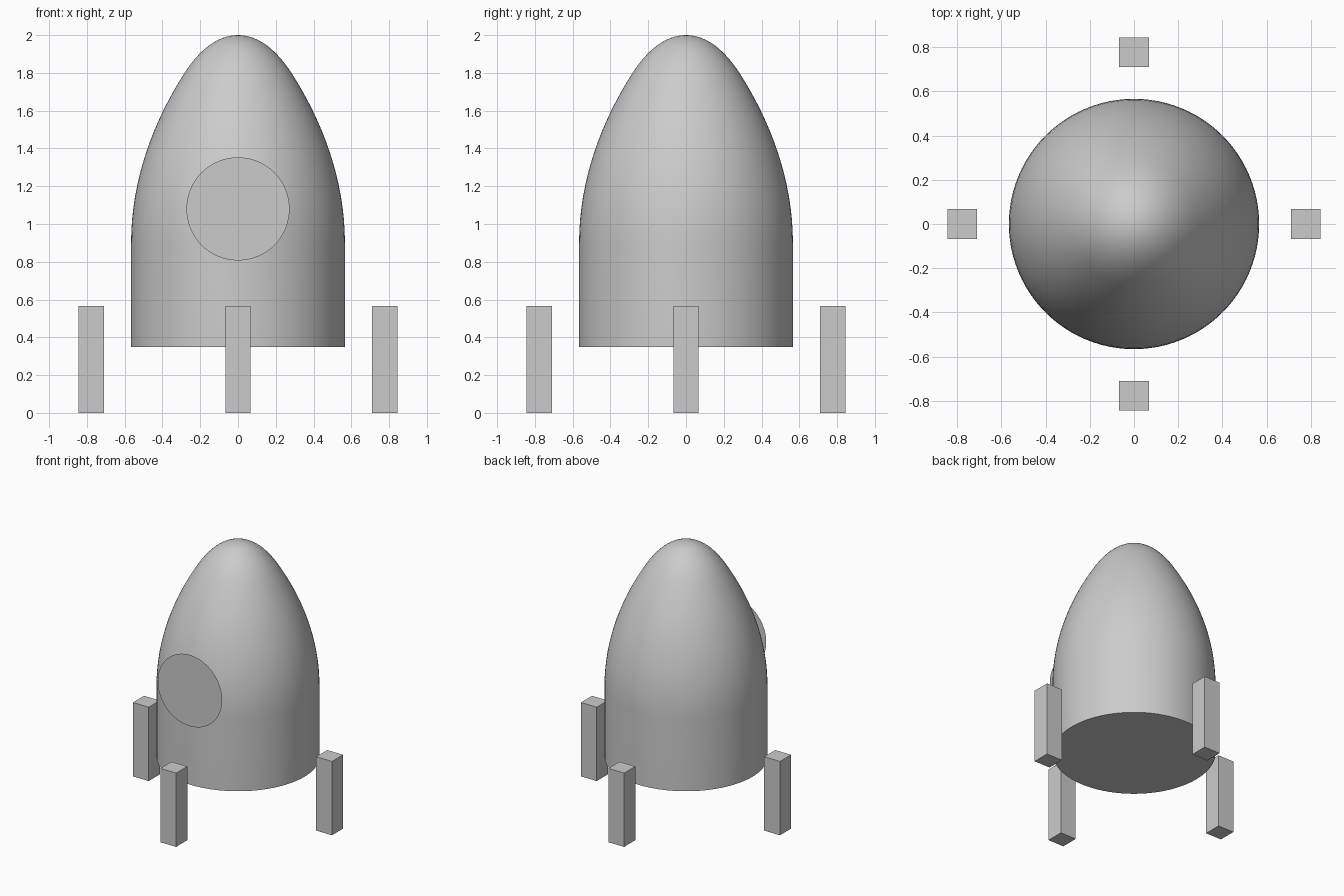
import bpy, bmesh, math
from mathutils import Matrix, Vector

if "Cube" in bpy.data.objects:
    bpy.data.objects.remove(bpy.data.objects["Cube"])


def finish(name, bm):
    mesh = bpy.data.meshes.new(name)
    bm.to_mesh(mesh)
    bm.free()
    obj = bpy.data.objects.new(name, mesh)
    bpy.context.collection.objects.link(obj)
    return obj


def bezier(p0, p1, p2, p3, n):
    for i in range(1, n + 1):
        t = i / n
        s = 1 - t
        yield tuple(s**3 * a + 3 * s * s * t * b + 3 * s * t * t * c + t**3 * d
                    for a, b, c, d in zip(p0, p1, p2, p3))


# Capsule hull: straight wall, curved ogive, rounded tip, flat base
R, SEG = 0.566, 96
profile = [(R, 0.35), (R, 0.9)]
profile += bezier((R, 0.9), (R, 1.23), (0.45, 1.54), (0.283, 1.80), 16)
profile += bezier((0.283, 1.80), (0.205, 1.92), (0.11, 2.0), (0, 2.0), 12)
bm = bmesh.new()
rings = [[bm.verts.new((r * math.cos(2 * math.pi * i / SEG),
                        r * math.sin(2 * math.pi * i / SEG), z)) for i in range(SEG)]
         for r, z in profile[:-1]]
tip = bm.verts.new((0, 0, 2.0))
for low, high in zip(rings, rings[1:]):
    for i in range(SEG):
        j = (i + 1) % SEG
        bm.faces.new((low[i], low[j], high[j], high[i]))
for i in range(SEG):
    bm.faces.new((rings[-1][i], rings[-1][(i + 1) % SEG], tip))
bm.faces.new(rings[0][::-1])
hull = finish("hull", bm)
bpy.context.view_layer.objects.active = hull
hull.select_set(True)
bpy.ops.object.shade_smooth_by_angle(angle=math.radians(35))
hull.select_set(False)

# Round window: a thin flat disc just in front of the hull
bm = bmesh.new()
bmesh.ops.create_circle(bm, cap_ends=True, segments=64, radius=0.273,
                        matrix=Matrix.Translation((0, -0.582, 1.08))
                        @ Matrix.Rotation(math.pi / 2, 4, 'X'))
finish("window", bm)

# Four free-standing legs around the hull
for k, side in enumerate(("right", "back", "left", "front")):
    a = k * math.pi / 2
    bm = bmesh.new()
    bmesh.ops.create_cube(bm, size=1, matrix=Matrix.Diagonal((0.134, 0.134, 0.566, 1)))
    bmesh.ops.translate(bm, verts=bm.verts,
                        vec=Vector((0.777 * math.cos(a), 0.777 * math.sin(a), 0.283)))
    finish(side + "_leg", bm)
